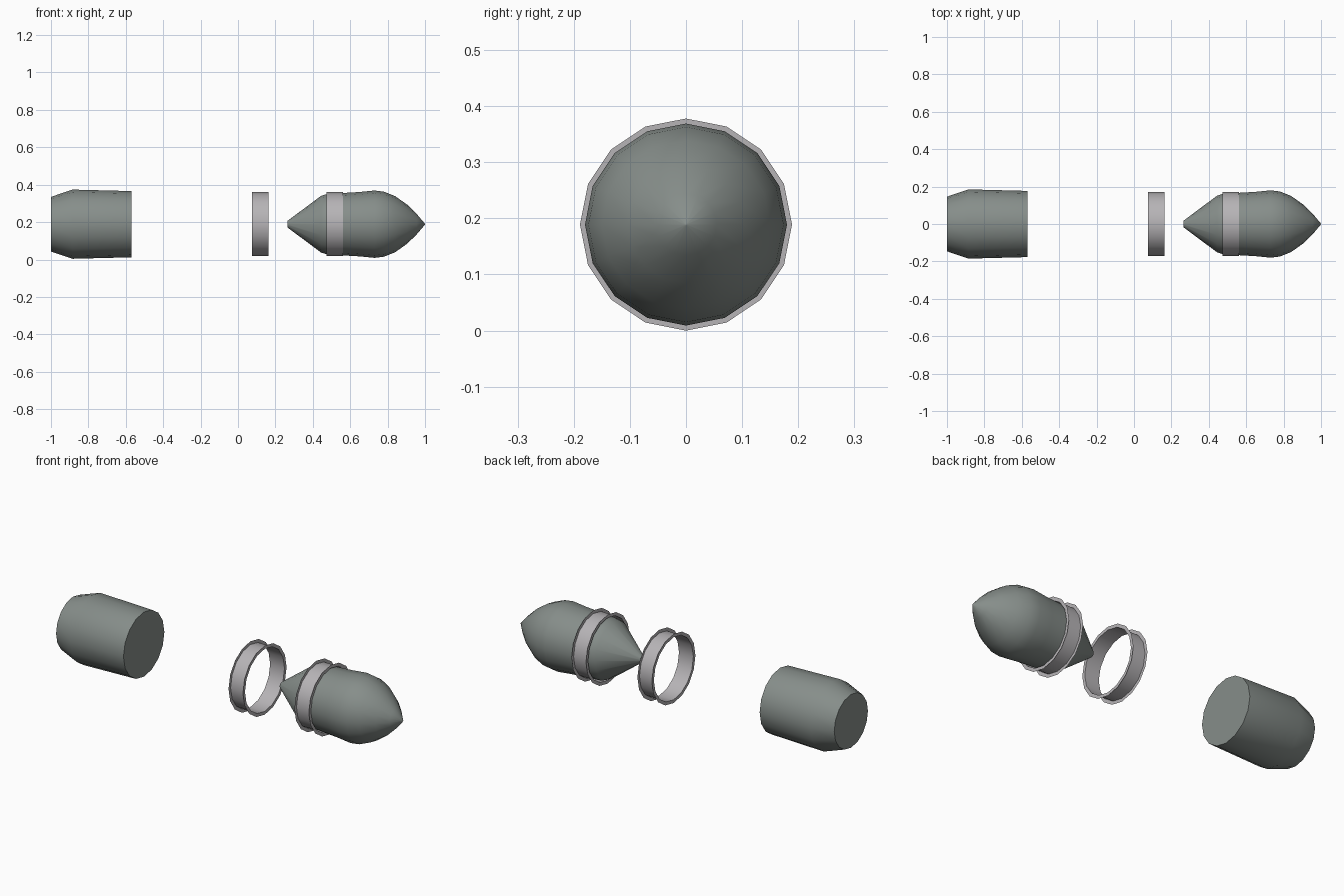
import bpy
import bmesh
from math import sin, cos, pi, radians

SIDES = 16
CENTRE_Z = 0.189

cube = bpy.data.objects.get("Cube")
if cube:
    bpy.data.objects.remove(cube, do_unlink=True)


def make_material(name, rgb):
    mat = bpy.data.materials.new(name)
    mat.use_nodes = True
    colour = (*rgb, 1.0)
    mat.diffuse_color = colour
    bsdf = next(n for n in mat.node_tree.nodes if n.type == 'BSDF_PRINCIPLED')
    bsdf.inputs["Base Color"].default_value = colour
    return mat


def lathe(name, profile, mat, cap_start=False, cap_end=False):
    """Turn a profile of (x, radius) points around the long axis."""
    bm = bmesh.new()
    rings = []
    for x, r in profile:
        ring = []
        for k in range(SIDES):
            a = 2 * pi * k / SIDES
            ring.append(bm.verts.new((x, r * cos(a), CENTRE_Z + r * sin(a))))
        rings.append(ring)
    for near, far in zip(rings, rings[1:]):
        for k in range(SIDES):
            n = (k + 1) % SIDES
            bm.faces.new((near[k], near[n], far[n], far[k]))
    if cap_start:
        bm.faces.new(rings[0][::-1])
    if cap_end:
        bm.faces.new(rings[-1])
    mesh = bpy.data.meshes.new(name)
    bm.to_mesh(mesh)
    bm.free()
    mesh.materials.append(mat)
    obj = bpy.data.objects.new(name, mesh)
    bpy.context.collection.objects.link(obj)
    bpy.ops.object.select_all(action='DESELECT')
    obj.select_set(True)
    bpy.context.view_layer.objects.active = obj
    bpy.ops.object.shade_smooth_by_angle(angle=radians(45))
    return obj


shell_grey = make_material("green_grey", (0.24, 0.27, 0.255))
band_grey = make_material("light_grey", (0.47, 0.455, 0.47))

# Rear casing: a short barrel with a tapered closed end
lathe("rear_casing",
      [(-1.0, 0.146), (-0.885, 0.185), (-0.57, 0.177)],
      shell_grey, cap_start=True, cap_end=True)

# Front body: conical tail, straight waist and pointed nose
lathe("front_body",
      [(0.265, 0.018), (0.445, 0.152), (0.475, 0.161), (0.565, 0.167),
       (0.65, 0.172), (0.73, 0.18), (0.78, 0.174), (0.84, 0.15),
       (0.905, 0.104), (0.955, 0.055), (1.0, 0.002)],
      shell_grey, cap_start=True, cap_end=True)

# Channel bands: a thin wall with a flange on each edge
for name, x in (("loose_band", 0.075), ("fitted_band", 0.474)):
    lathe(name,
          [(x, 0.189), (x, 0.171), (x + 0.087, 0.171), (x + 0.087, 0.189)],
          band_grey)
